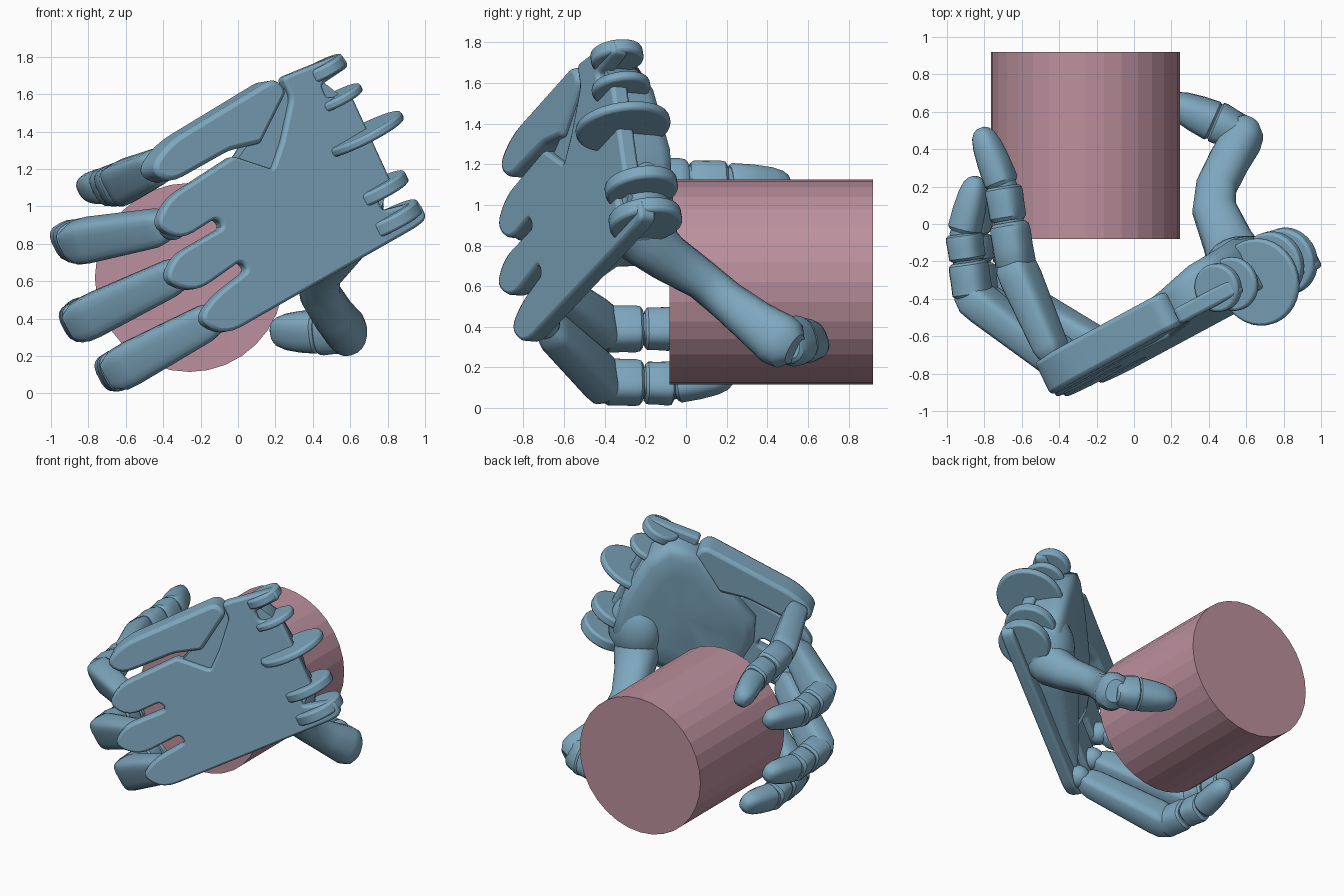
import bpy, bmesh, math
from mathutils import Vector as V

if "Cube" in bpy.data.objects:
    bpy.data.objects.remove(bpy.data.objects["Cube"])

def material(name, rgb):
    m = bpy.data.materials.new(name)
    m.diffuse_color = (*rgb, 1)
    m.use_nodes = True
    m.node_tree.nodes["Principled BSDF"].inputs["Base Color"].default_value = m.diffuse_color
    return m

BLUE = material("hand_blue", (0.21, 0.39, 0.52))
ROSE = material("bar_rose", (0.50, 0.28, 0.34))
NORMAL = V((-0.44, 0.895, -0.075)).normalized()   # palm side of the hand plate
LATERAL = V((-0.44, -0.14, 0.88)).normalized()    # across the hand

def on_hand(x, z, w=0):
    """Point on the slanted back-of-hand plane, raised w towards the palm."""
    return V((x, -0.80 + 0.49 * x + 0.084 * z, z)) + NORMAL * w

def finish(name, bm, mat=BLUE, bevel=0, angle=35):
    bmesh.ops.recalc_face_normals(bm, faces=bm.faces)
    me = bpy.data.meshes.new(name)
    bm.to_mesh(me)
    bm.free()
    ob = bpy.data.objects.new(name, me)
    bpy.context.collection.objects.link(ob)
    me.materials.append(mat)
    bpy.ops.object.select_all(action='DESELECT')
    ob.select_set(True)
    bpy.context.view_layer.objects.active = ob
    bpy.ops.object.shade_smooth_by_angle(angle=math.radians(angle))
    if bevel:
        b = ob.modifiers.new("bevel", 'BEVEL')
        b.width, b.segments, b.limit_method = bevel, 2, 'ANGLE'
        b.angle_limit = math.radians(50)
    return ob

def fillet(pts):
    """Round each outline corner (x, z, radius)."""
    out = []
    for i, (x, z, r) in enumerate(pts):
        p = V((x, z))
        da, db = V(pts[i - 1][:2]) - p, V(pts[(i + 1) % len(pts)][:2]) - p
        a = p + da.normalized() * min(r, da.length * .47)
        b = p + db.normalized() * min(r, db.length * .47)
        for k in range(5):
            t = k / 4
            out.append(a * (1 - t) ** 2 + p * 2 * t * (1 - t) + b * t * t)
    return out

def plate(name, outline, w0, w1, bevel=0.02):
    bm = bmesh.new()
    pts = fillet(outline)
    lo = [bm.verts.new(on_hand(p.x, p.y, w0)) for p in pts]
    hi = [bm.verts.new(on_hand(p.x, p.y, w1)) for p in pts]
    bm.faces.new(lo)
    bm.faces.new(hi)
    for i in range(len(pts)):
        j = (i + 1) % len(pts)
        bm.faces.new((lo[i], lo[j], hi[j], hi[i]))
    return finish(name, bm, bevel=bevel)

def loft(name, stations, power=2.6, hint=LATERAL, n=18):
    """Skin superellipse sections (point, half width, half depth)."""
    bm = bmesh.new()
    rings = []
    P = [V(s[0]) for s in stations]
    for i, (c, a, b) in enumerate(stations):
        d = (P[min(i + 1, len(P) - 1)] - P[max(i - 1, 0)]).normalized()
        u = (hint - d * hint.dot(d)).normalized()
        v = d.cross(u)
        ring = []
        for k in range(n):
            t = 2 * math.pi * k / n
            co, si = math.cos(t), math.sin(t)
            co = math.copysign(abs(co) ** (2 / power), co)
            si = math.copysign(abs(si) ** (2 / power), si)
            ring.append(bm.verts.new(P[i] + u * a * co + v * b * si))
        rings.append(ring)
    for r, s in zip(rings, rings[1:]):
        for k in range(n):
            bm.faces.new((r[k], r[(k + 1) % n], s[(k + 1) % n], s[k]))
    bm.faces.new(rings[0])
    bm.faces.new(rings[-1])
    return finish(name, bm)

def segment(name, p, q, a0, b0, a1, b1, profile, power=2.6):
    p, q = V(p), V(q)
    loft(name, [(p.lerp(q, t), (a0 + (a1 - a0) * t) * s, (b0 + (b1 - b0) * t) * s)
                for t, s in profile], power)

def ball(name, c, r, scale=(1, 1, 1)):
    bm = bmesh.new()
    bmesh.ops.create_uvsphere(bm, u_segments=24, v_segments=14, radius=r)
    for v in bm.verts:
        v.co = V((v.co.x * scale[0], v.co.y * scale[1], v.co.z * scale[2])) + V(c)
    finish(name, bm)

def disc(name, c, axis, r, depth, mat=BLUE, sides=32, bevel=0.0):
    bm = bmesh.new()
    bmesh.ops.create_cone(bm, cap_ends=True, segments=sides, radius1=r, radius2=r, depth=depth)
    q = V((0, 0, 1)).rotation_difference(V(axis))
    for v in bm.verts:
        v.co = q @ v.co + V(c)
    return finish(name, bm, mat, bevel, 35 if mat is BLUE else 5)

# gripped round bar
disc("gripped_cylinder", (-0.26, 0.42, 0.62), (0, 1, 0), 0.505, 1.0, ROSE)

# back-of-hand plate with three knuckle lobes and a stepped wrist edge
plate("hand_back_plate", [
    (1.02, 0.94, .06), (0.96, 0.89, .03), (-0.06, 0.31, .10), (-0.21, 0.39, .08), (-0.12, 0.52, .07),
    (0.06, 0.66, .03), (0.02, 0.71, .03), (-0.22, 0.54, .09), (-0.39, 0.60, .09), (-0.33, 0.74, .07),
    (-0.07, 0.89, .03), (-0.11, 0.94, .03), (-0.30, 0.82, .08), (-0.44, 0.90, .08), (-0.36, 1.05, .07),
    (-0.02, 1.27, .02), (0.19, 1.20, .02), (0.24, 1.35, .02), (0.29, 1.58, .03), (0.24, 1.69, .03),
    (0.56, 1.82, .04), (0.60, 1.75, .03), (0.45, 1.65, .02), (0.48, 1.58, .02), (0.61, 1.60, .02),
    (0.84, 1.10, .03), (0.75, 1.04, .02), (0.78, 0.98, .02), (0.97, 1.03, .03)], 0, 0.09)

# separate outer-finger bar beside the plate
plate("outer_finger_bar", [
    (0.27, 1.62, .04), (0.20, 1.69, .05), (-0.36, 1.35, .09), (-0.47, 1.20, .09),
    (-0.36, 1.12, .09), (-0.04, 1.30, .03), (0.13, 1.34, .02)], 0.0, 0.20, 0.025)

# full, rounded palm body
bm = bmesh.new()
rim = [(0.24, 1.62, .22), (0.42, 1.71, .27), (0.56, 1.60, .29), (0.72, 1.30, .33), (0.80, 1.04, .33),
       (0.73, 0.86, .32), (0.50, 0.74, .26), (0.22, 0.57, .16), (0.0, 0.46, .12), (0.07, 0.68, .13),
       (-0.06, 0.92, .14), (-0.08, 1.12, .15), (0.06, 1.32, .19)]
center = on_hand(0.34, 1.15, 0.25)
levels = [[on_hand(x, z, 0.04) for x, z, w in rim]]
for drop, pull in [(.72, 0), (.9, .03), (1, .14), (1, .4), (1, .7)]:
    levels.append([on_hand(x, z, w * drop).lerp(center, pull) for x, z, w in rim])
rows = [[bm.verts.new(p) for p in lv] for lv in levels]
for r, s in zip(rows, rows[1:]):
    for k in range(len(rim)):
        j = (k + 1) % len(rim)
        bm.faces.new((r[k], r[j], s[j], s[k]))
bm.faces.new(rows[0])
mid = bm.verts.new(center)
for k in range(len(rim)):
    bm.faces.new((rows[-1][k], rows[-1][(k + 1) % len(rim)], mid))
finish("palm_body", bm, angle=60)

# wrist hinge discs, half sunk into the palm
for i, (c, r, d) in enumerate([((0.45, -0.34, 1.73), .13, .07), ((0.53, -0.32, 1.575), .145, .05),
                               ((0.67, -0.31, 1.385), .235, .05), ((0.74, -0.22, 1.085), .18, .07),
                               ((0.81, -0.20, 0.925), .18, .08)]):
    disc(f"wrist_disc_{i + 1}", c, LATERAL, r, d, bevel=0.015)

# fingers: knuckle, long boxy link, two short links, rounded tip
BOX = [(.05, .7), (.1, .9), (.17, 1), (.88, 1.02), (1.0, .97), (1.1, .66)]
LINK = [(0, .82), (.1, .96), (.45, .98), (.8, 1.03), (.93, 1), (1, .85)]
TIP = [(0, .85), (.06, 1), (.4, 1), (.7, .92), (.88, .76), (.97, .52), (1.01, .25)]
fingers = {
    "outer": [(-0.41, -0.74, 1.22), (-0.63, -0.23, 1.12), (-0.70, 0.20, 1.11), (-0.82, 0.51, 1.10)],
    "ring": [(-0.35, -0.79, 0.90), (-0.86, -0.39, 0.81), (-0.91, -0.05, 0.82), (-0.84, 0.25, 0.86)],
    "middle": [(-0.27, -0.77, 0.66), (-0.83, -0.40, 0.39), (-0.86, -0.06, 0.39), (-0.84, 0.24, 0.45)],
    "index": [(-0.09, -0.70, 0.42), (-0.63, -0.40, 0.13), (-0.67, -0.06, 0.12), (-0.64, 0.23, 0.16)],
}
for name, pts in fingers.items():
    k, j1, j2, tip = map(V, pts)
    m = j1.lerp(j2, 0.55)
    ball(name + "_knuckle", k, 0.08)
    segment(name + "_long_link", k, j1, .095, .075, .118, .092, BOX, 4)
    loft(name + "_joint_core", [(j1, .075, .075), (m, .075, .075), (j2, .075, .07),
                                (j2.lerp(tip, .3), .07, .06)])
    segment(name + "_middle_link", j1, m, .118, .10, .105, .09, LINK, 3)
    segment(name + "_short_link", m.lerp(j2, .06), j2, .105, .09, .10, .085, LINK, 3)
    segment(name + "_tip", j2.lerp(tip, .03), tip, .095, .085, .085, .075, TIP)

# thumb: rounded root blending into the palm, waisted link, collar and tip
ball("thumb_root", (0.58, -0.225, 1.0), 0.19, (1.05, 0.85, 1.3))
loft("thumb_link", [((0.58, -0.27, 0.95), .17, .17), ((0.55, -0.20, 0.83), .145, .16),
                    ((0.50, -0.09, 0.74), .12, .135), ((0.43, 0.08, 0.63), .10, .12),
                    ((0.44, 0.20, 0.53), .10, .11), ((0.51, 0.34, 0.42), .115, .11),
                    ((0.575, 0.45, 0.34), .135, .11), ((0.60, 0.50, 0.31), .125, .10),
                    ((0.62, 0.535, 0.29), .08, .06)], 2.3, V((0, .5, .8)))
segment("thumb_collar", (0.58, 0.485, 0.33), (0.43, 0.55, 0.33), .12, .09, .12, .105, LINK)
segment("thumb_tip", (0.435, 0.545, 0.33), (0.18, 0.66, 0.33), .115, .105, .10, .075, TIP)
